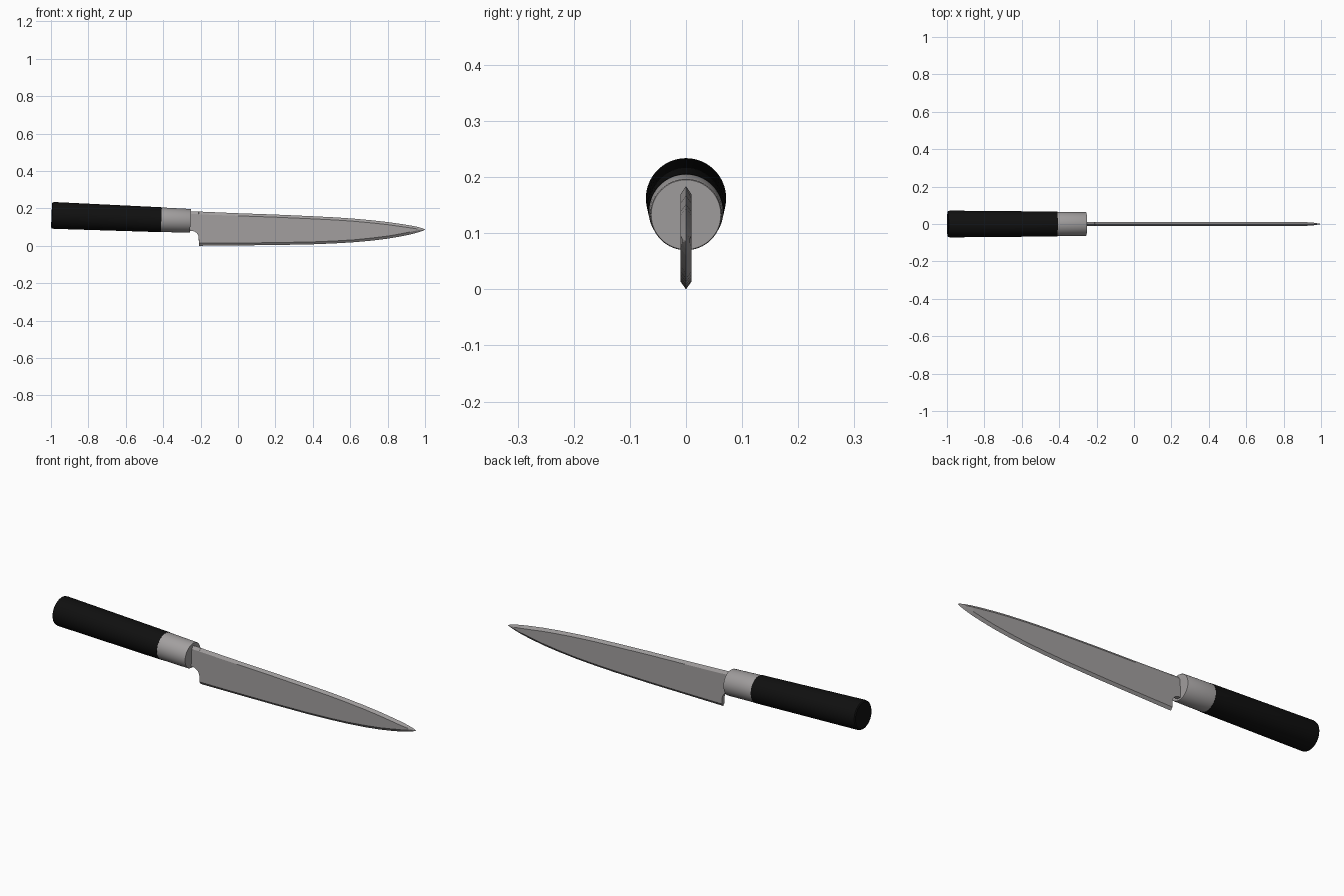
import bpy, bmesh, math

if "Cube" in bpy.data.objects:
    bpy.data.objects.remove(bpy.data.objects["Cube"])

def material(name, c):
    m = bpy.data.materials.new(name)
    m.diffuse_color = (*c, 1)
    m.use_nodes = True
    m.node_tree.nodes["Principled BSDF"].inputs["Base Color"].default_value = m.diffuse_color
    return m

black = material("black_handle", (0.005, 0.005, 0.005))
steel = material("steel_grey", (0.36, 0.345, 0.345))

def loft(name, rings, mat, smooth):
    """Skin a list of equal-length closed rings and cap both ends."""
    bm = bmesh.new()
    vs = [[bm.verts.new(p) for p in r] for r in rings]
    n = len(rings[0])
    for a, b in zip(vs, vs[1:]):
        for i in range(n):
            j = (i + 1) % n
            bm.faces.new((a[i], a[j], b[j], b[i]))
    bm.faces.new(vs[0][::-1])
    bm.faces.new(vs[-1])
    bmesh.ops.remove_doubles(bm, verts=bm.verts, dist=0.0001)
    bmesh.ops.recalc_face_normals(bm, faces=bm.faces)
    me = bpy.data.meshes.new(name)
    bm.to_mesh(me)
    bm.free()
    me.materials.append(mat)
    ob = bpy.data.objects.new(name, me)
    bpy.context.collection.objects.link(ob)
    if smooth:
        bpy.ops.object.select_all(action='DESELECT')
        ob.select_set(True)
        bpy.context.view_layer.objects.active = ob
        bpy.ops.object.shade_smooth_by_angle(angle=math.radians(30))
    return ob

SLOPE = 0.04  # downward tilt of the grip axis

def lathe(name, profile, mat, n=64):
    rings = []
    for x, r in profile:
        cz = 0.163 - SLOPE * (x + 1)
        rings.append([(x + r * math.cos(a) * SLOPE, r * math.sin(a), cz + r * math.cos(a))
                      for a in (2 * math.pi * i / n for i in range(n))])
    return loft(name, rings, mat, True)

# Grip and metal collar
lathe("handle", [(-0.997, 0.064), (-0.993, 0.069), (-0.983, 0.0715), (-0.41, 0.0665)], black)
lathe("ferrule", [(-0.412, 0.0655), (-0.257, 0.0635), (-0.254, 0.062)], steel)

# Blade stations: x, top z, bottom z, spine bevel, edge bevel, half thickness
H = 0.01
stations = [(-0.30, 0.185, 0.082, 0.015, 0, H)]
for k in range(7):  # rounded notch in front of the ferrule
    a = math.pi / 2 * (1 - k / 6)
    stations.append((-0.25 + 0.04 * math.cos(a), 0.184, 0.042 + 0.038 * math.sin(a), 0.015, 0, H))
stations += [
    (-0.2095, 0.183, 0.000, 0.015, 0.014, H),
    (0.00, 0.174, 0.002, 0.014, 0.013, H),
    (0.20, 0.167, 0.004, 0.014, 0.013, H),
    (0.40, 0.158, 0.008, 0.014, 0.013, H),
    (0.52, 0.152, 0.013, 0.014, 0.013, H),
    (0.62, 0.145, 0.019, 0.014, 0.013, H),
    (0.72, 0.136, 0.028, 0.014, 0.014, H),
    (0.80, 0.127, 0.038, 0.014, 0.014, H),
    (0.87, 0.117, 0.050, 0.014, 0.014, H),
    (0.92, 0.109, 0.060, 0.013, 0.014, H),
    (0.96, 0.101, 0.071, 0.011, 0.012, 0.007),
    (0.985, 0.094, 0.079, 0.006, 0.006, 0.003),
    (1.00, 0.0875, 0.0865, 0.0004, 0.0004, 0.0004),
]
rings = [[(x, 0, t), (x, h, t - d), (x, h, b + e), (x, 0, b), (x, -h, b + e), (x, -h, t - d)]
         for x, t, b, d, e, h in stations]
loft("blade", rings, steel, False)
